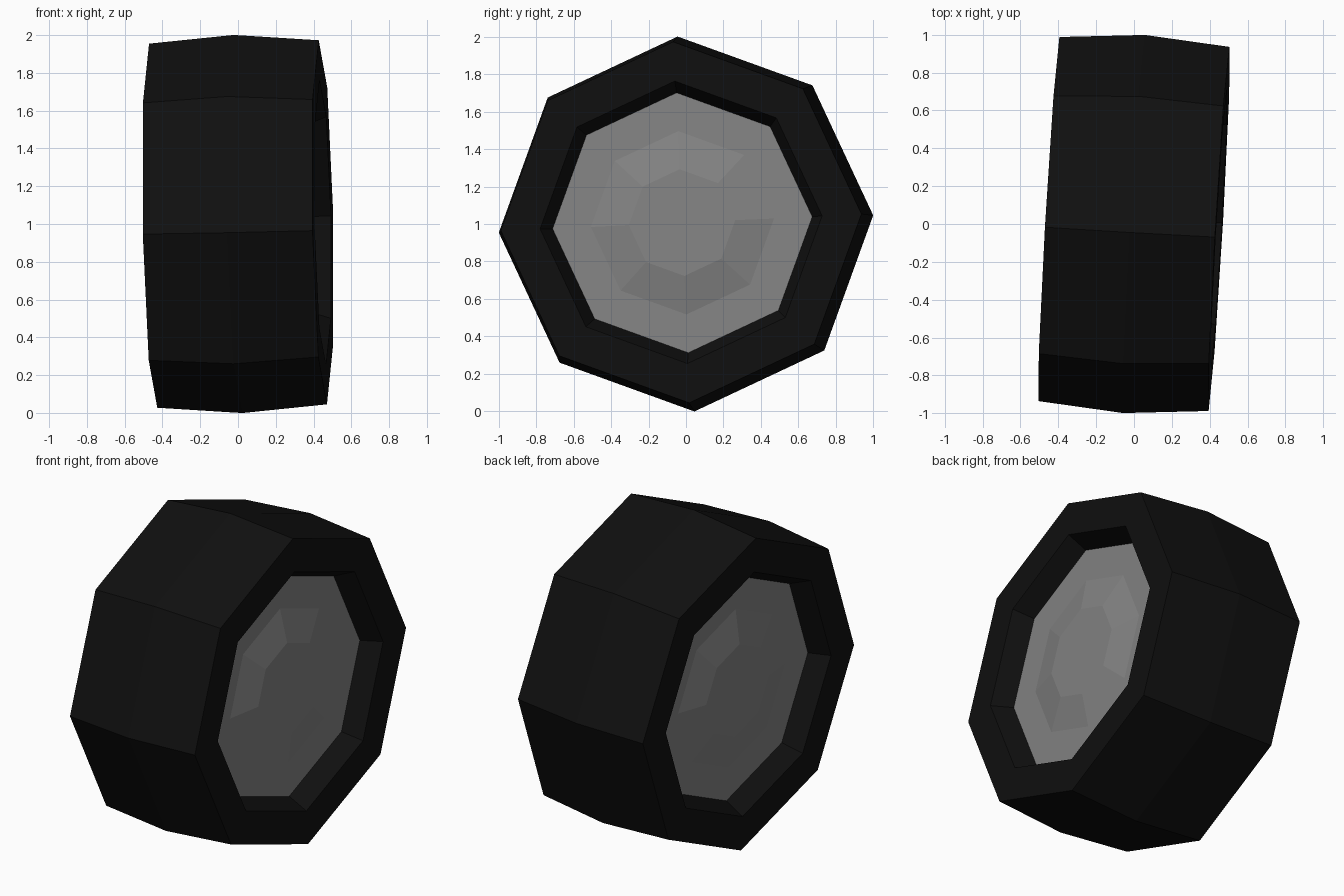
import bpy, bmesh, math
from mathutils import Vector, Matrix

if "Cube" in bpy.data.objects:
    bpy.data.objects.remove(bpy.data.objects["Cube"])

SIDES = 8

# Wheel orientation: axle close to x, slightly toed and cambered
tilt = Vector((1, 0, 0)).rotation_difference(Vector((1, -0.058, 0.02))).to_matrix().to_4x4()
PLACE = Matrix.Translation((0, 0, 1)) @ tilt @ Matrix.Rotation(math.radians(2.6), 4, 'X')


def material(name, value):
    m = bpy.data.materials.new(name)
    m.diffuse_color = (value, value, value, 1)
    m.use_nodes = True
    m.node_tree.nodes["Principled BSDF"].inputs["Base Color"].default_value = m.diffuse_color
    return m


def lathe(name, profile, mat, cap_end=False):
    """Spin (x, radius) points round the x axis into flat faces."""
    bm = bmesh.new()
    rings = []
    for x, r in profile:
        rings.append([bm.verts.new((x, r * math.cos(2 * math.pi * i / SIDES),
                                    r * math.sin(2 * math.pi * i / SIDES)))
                      for i in range(SIDES)])
    for a, b in zip(rings, rings[1:]):
        for i in range(SIDES):
            j = (i + 1) % SIDES
            bm.faces.new((a[i], b[i], b[j], a[j]))
    if cap_end:
        bm.faces.new(rings[-1])
    bmesh.ops.recalc_face_normals(bm, faces=bm.faces)
    # Make sure the outer faces point away from the wheel centre
    if sum(f.normal.dot(f.calc_center_median()) * f.calc_area() for f in bm.faces) < 0:
        bmesh.ops.reverse_faces(bm, faces=bm.faces)
    bm.transform(PLACE)
    mesh = bpy.data.meshes.new(name)
    bm.to_mesh(mesh)
    bm.free()
    mesh.materials.append(mat)
    ob = bpy.data.objects.new(name, mesh)
    bpy.context.collection.objects.link(ob)
    return ob


rubber = material("black rubber", 0.005)
metal = material("grey metal", 0.23)

# Tyre: crowned tread, flat sidewalls, bevelled inner lips
half = [(0.45, 0.965), (0.45, 0.755), (0.33, 0.695)]
lathe("tyre", [(-x, r) for x, r in reversed(half)] + [(0, 1.002)] + half, rubber)

# Hub plates: flat rim with a low raised centre, one on each side
for side, name in ((1, "hub_plate_right"), (-1, "hub_plate_left")):
    lathe(name, [(side * 0.33, 0.695), (side * 0.33, 0.49), (side * 0.37, 0.285)],
          metal, cap_end=True)
